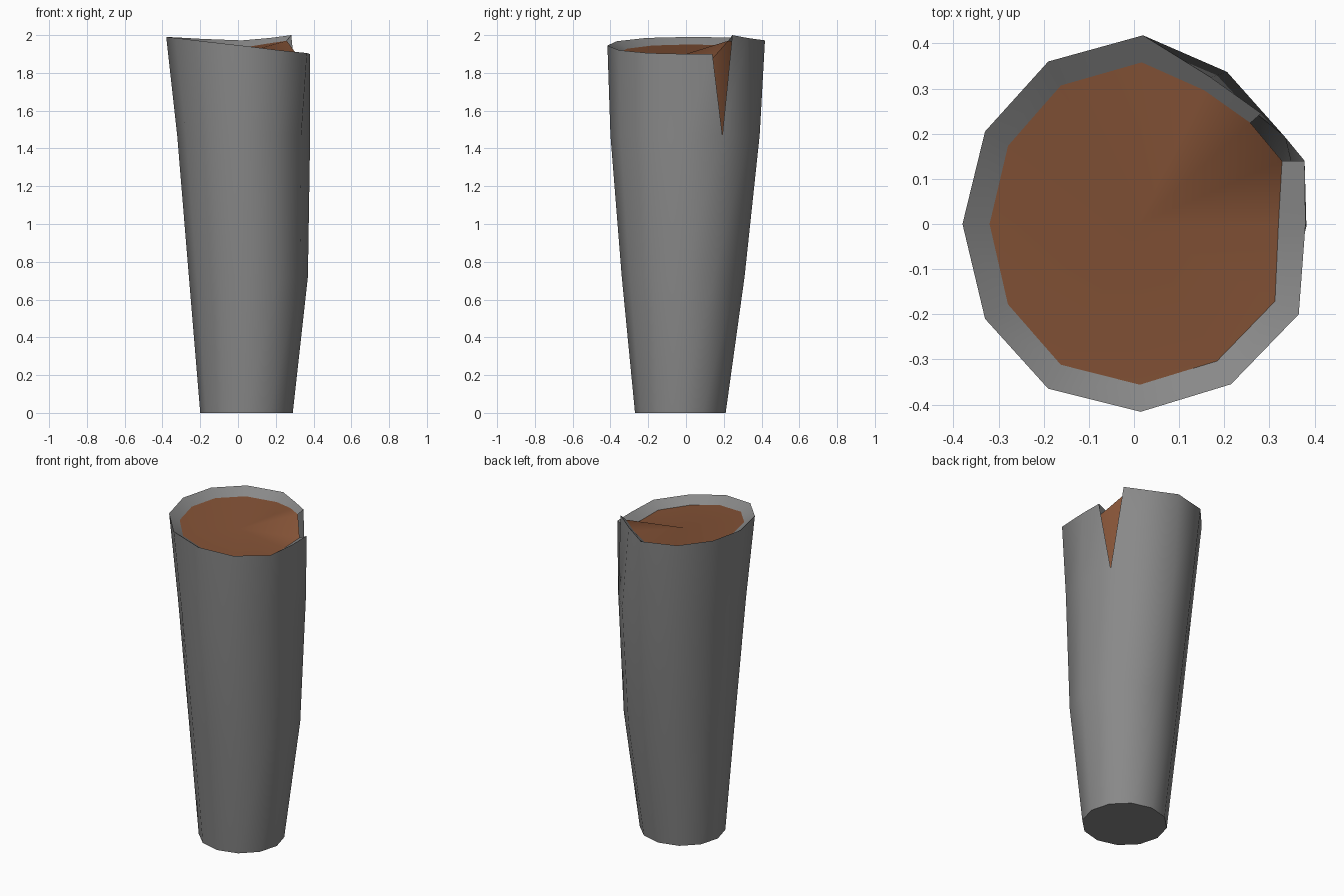
import bpy, bmesh, math
from mathutils import Vector

if "Cube" in bpy.data.objects:
    bpy.data.objects.remove(bpy.data.objects["Cube"])


def material(name, rgb):
    m = bpy.data.materials.new(name)
    m.diffuse_color = (*rgb, 1)
    m.use_nodes = True
    m.node_tree.nodes["Principled BSDF"].inputs["Base Color"].default_value = m.diffuse_color
    return m


grey = material("grey_shell", (0.25, 0.25, 0.25))
brown = material("brown_core", (0.23, 0.085, 0.037))

# Thirteen columns: the first and last share the seam and split at the notch
angles = [math.radians(30 * (i + 1)) for i in range(13)]


def ring(z, cx, cy, rx, ry):
    return [Vector((cx + rx * math.cos(a), cy + ry * math.sin(a), z)) for a in angles]


# Skewed top edge, from the flap tip round to the other side of the notch
top = [Vector(p) for p in (
    (0.282, 0.245, 2.0), (0.17, 0.325, 1.985), (0.02, 0.418, 1.972),
    (-0.19, 0.36, 1.98), (-0.33, 0.205, 1.988), (-0.38, 0, 1.99),
    (-0.33, -0.21, 1.985), (-0.19, -0.365, 1.968), (0.015, -0.416, 1.945),
    (0.215, -0.355, 1.92), (0.365, -0.2, 1.905), (0.38, 0, 1.9), (0.378, 0.14, 1.9))]

# Inner edge of the lip, thin at the flap
lip = []
for i, p in enumerate(top):
    inset, drop = (0.032, 0.03) if i < 2 else (0.06, 0.04)
    flat = Vector((p.x, p.y, 0))
    q = p - flat.normalized() * inset
    q.z -= drop
    lip.append(q)
lip[12] = Vector((0.328, 0.14, 1.875))


def finish(bm, name, mat):
    bmesh.ops.remove_doubles(bm, verts=bm.verts, dist=0.0005)
    me = bpy.data.meshes.new(name)
    bm.to_mesh(me)
    bm.free()
    ob = bpy.data.objects.new(name, me)
    bpy.context.collection.objects.link(ob)
    me.materials.append(mat)
    bpy.ops.object.select_all(action='DESELECT')
    ob.select_set(True)
    bpy.context.view_layer.objects.active = ob
    bpy.ops.object.shade_smooth_by_angle(angle=math.radians(50))


def loft(bm, rings):
    rows = [[bm.verts.new(p) for p in r] for r in rings]
    for a, b in zip(rows, rows[1:]):
        for i in range(12):
            bm.faces.new((a[i], a[i + 1], b[i + 1], b[i]))
    return rows


# Outer shell with closed base, notch and rolled lip
low = ring(0, 0.045, -0.03, 0.245, 0.24)
mid = ring(0.72, 0.055, -0.015, 0.315, 0.325)
high = ring(1.47, 0.03, -0.005, 0.352, 0.395)
bm = bmesh.new()
rows = loft(bm, [low, mid, high, top, lip])
bm.faces.new(list(reversed(rows[0][:12])))
finish(bm, "outer_shell", grey)

# Brown core: side wall visible in the notch, and the sloping top
bm = bmesh.new()
rows = loft(bm, [ring(1.3, 0.03, -0.005, 0.29, 0.32), lip])
rim = rows[1]
bm.faces.new((rows[0][12], rows[0][0], rim[0], rim[12]))
centre = bm.verts.new((0.01, 0, 1.9))
for i in range(13):
    bm.faces.new((rim[i], rim[(i + 1) % 13], centre))
finish(bm, "inner_core", brown)
